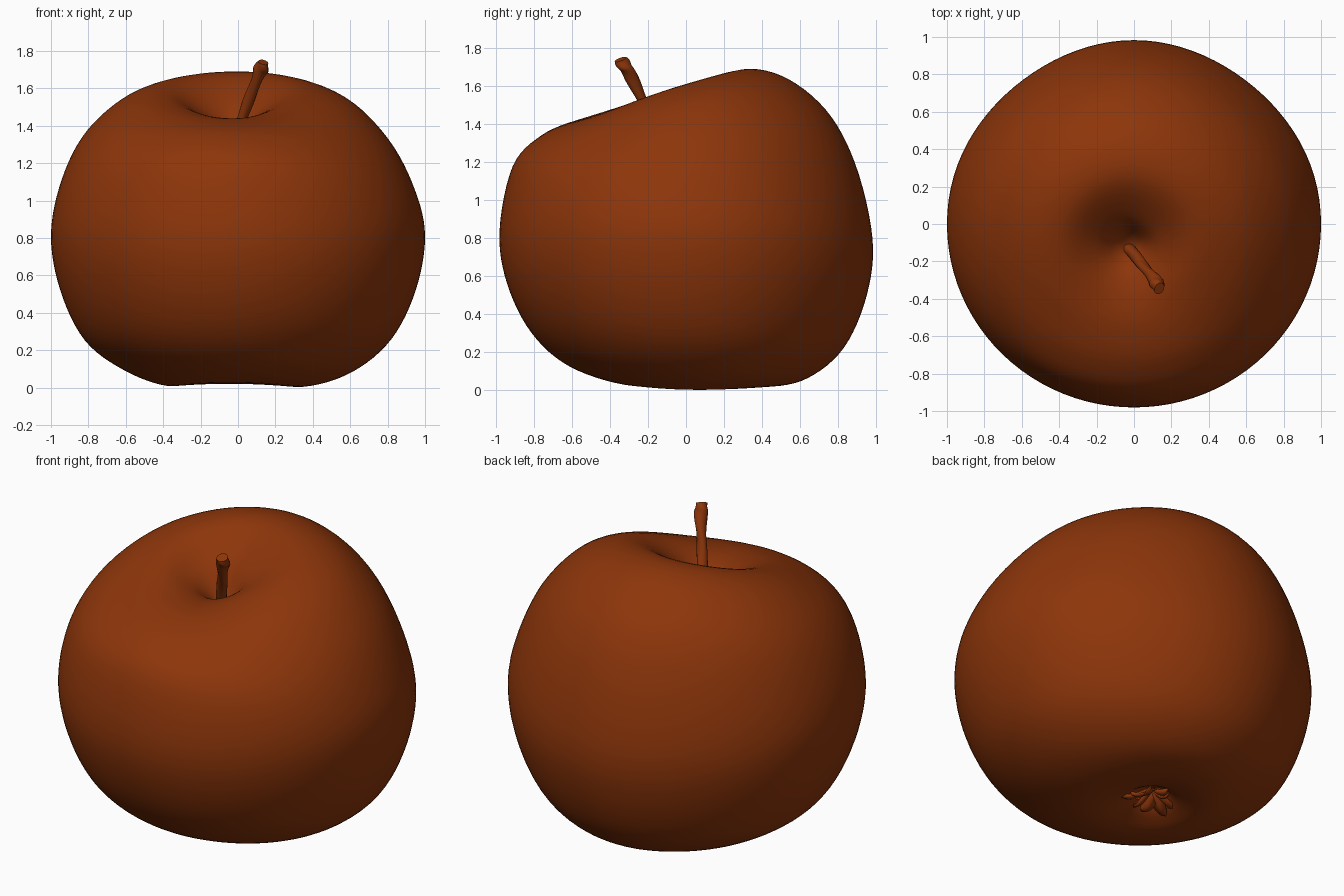
import bpy, bmesh, math, random
from mathutils import Vector

if "Cube" in bpy.data.objects:
    bpy.data.objects.remove(bpy.data.objects["Cube"])
random.seed(4)

skin = bpy.data.materials.new("russet_red")
skin.diffuse_color = (0.265, 0.036, 0.003, 1)
skin.use_nodes = True
skin.node_tree.nodes["Principled BSDF"].inputs["Base Color"].default_value = skin.diffuse_color


def add_mesh(name, verts, faces):
    me = bpy.data.meshes.new(name)
    me.from_pydata(verts, [], faces)
    me.materials.append(skin)
    for p in me.polygons:
        p.use_smooth = True
    bm = bmesh.new()
    bm.from_mesh(me)
    bmesh.ops.recalc_face_normals(bm, faces=bm.faces)
    bm.to_mesh(me)
    bm.free()
    ob = bpy.data.objects.new(name, me)
    bpy.context.collection.objects.link(ob)
    return ob


def catmull(pts, t):
    i = min(int(t), len(pts) - 2)
    f = t - i
    q = [pts[max(0, min(len(pts) - 1, i + k))] for k in (-1, 0, 1, 2)]
    return [0.5 * (2 * b + (c - a) * f + (2 * a - 5 * b + 4 * c - d) * f * f
                   + (3 * b - a - 3 * c + d) * f ** 3) for a, b, c, d in zip(*q)]


def around(right, back, left, front, a):
    # smooth blend of the four side values
    mean = (right + back + left + front) / 4
    return (mean + (right - left) / 2 * math.cos(a) + (back - front) / 2 * math.sin(a)
            + (right + left - back - front) / 4 * math.cos(2 * a))


# Body profile, stem hollow to calyx: centre x, y | radius R B L F | height R B L F
PROFILE = [
    (-.03, -.13, 0, 0, 0, 0, 1.31, 1.31, 1.31, 1.31),
    (-.03, -.13, .06, .07, .06, .06, 1.36, 1.36, 1.36, 1.37),
    (-.03, -.13, .17, .18, .18, .14, 1.48, 1.53, 1.47, 1.42),
    (-.02, -.10, .37, .36, .37, .31, 1.58, 1.68, 1.57, 1.44),
    (0, -.04, .60, .54, .60, .53, 1.52, 1.655, 1.54, 1.42),
    (0, 0, .81, .735, .81, .76, 1.32, 1.475, 1.37, 1.34),
    (0, 0, .945, .89, .94, .91, 1.06, 1.19, 1.12, 1.18),
    (0, 0, 1, .98, 1, .98, .81, .80, .82, .84),
    (0, 0, .95, .95, .95, .94, .52, .50, .52, .56),
    (0, 0, .82, .83, .82, .81, .26, .225, .255, .30),
    (0, .01, .61, .63, .61, .62, .085, .065, .095, .125),
    (-.02, .04, .37, .39, .36, .36, .005, .02, .01, .03),
    (-.06, .06, .18, .18, .17, .18, .04, .05, .04, .05),
    (-.07, .07, .07, .07, .07, .07, .11, .11, .11, .11),
    (-.07, .07, 0, 0, 0, 0, .13, .13, .13, .13),
]
N, SUB = 96, 6
rows = (len(PROFILE) - 1) * SUB
verts, faces = [], []
for k in range(rows + 1):
    p = catmull(PROFILE, k / SUB)
    for j in range(N):
        a = 2 * math.pi * j / N
        r = max(around(*p[2:6], a), 0.0005)
        r *= 1 - .022 * max(0, math.sin(a)) * math.sin(2 * a) ** 2  # flatter back corners
        verts.append((p[0] + r * math.cos(a), p[1] + r * math.sin(a), around(*p[6:10], a)))
for k in range(rows):
    for j in range(N):
        n = (j + 1) % N
        faces.append((k * N + j, (k + 1) * N + j, (k + 1) * N + n, k * N + n))
faces += [tuple(range(N)), tuple(range(rows * N + N - 1, rows * N - 1, -1))]
add_mesh("apple_body", verts, faces)

# Stem: slightly knobbly tube, leaning forward, flared at the tip
STEM = [(-.03, -.13, 1.27, .045), (-.01, -.15, 1.34, .036), (.03, -.20, 1.46, .028),
        (.07, -.25, 1.57, .029), (.11, -.30, 1.67, .034), (.125, -.325, 1.71, .038),
        (.135, -.345, 1.74, .030)]
S, steps = 14, 30
axis = Vector((.165, -.215, .49)).normalized()
u = axis.cross(Vector((0, 1, 0))).normalized()
w = axis.cross(u)
verts, faces = [], []
for k in range(steps + 1):
    x, y, z, r = catmull(STEM, k / steps * (len(STEM) - 1))
    for j in range(S):
        a = 2 * math.pi * j / S
        rr = r * (1 + .12 * math.sin(2 * a + k * .6))
        verts.append(Vector((x, y, z)) + (u * math.cos(a) + w * math.sin(a)) * rr)
for k in range(steps):
    for j in range(S):
        n = (j + 1) % S
        faces.append((k * S + j, k * S + n, (k + 1) * S + n, (k + 1) * S + j))
faces += [tuple(range(S - 1, -1, -1)), tuple(range(steps * S, steps * S + S))]
stem = add_mesh("stem", verts, faces)
stem.data.polygons[-1].use_smooth = False

# Calyx: withered sepals curling in the bottom hollow
for i in range(9):
    a = 2 * math.pi * i / 9 + random.uniform(-.25, .25)
    d, s = Vector((math.cos(a), math.sin(a), 0)), Vector((-math.sin(a), math.cos(a), 0))
    length, twist = random.uniform(.11, .19), random.uniform(-.06, .06)
    drop = random.uniform(.045, .075)
    verts, faces = [], []
    for k in range(7):
        t = k / 6
        mid = Vector((-.07, .07, .11)) + d * (.01 + length * t) + s * twist * t * t
        mid.z -= drop * math.sin(t * 2.1)
        half = .045 * (1 - t) ** .6 + .004
        tilt = Vector((0, 0, half * .4 * math.sin(i * 2.4)))
        verts += [mid - s * half - tilt, mid - Vector((0, 0, .012)),
                  mid + s * half + tilt, mid + Vector((0, 0, .012))]
    for k in range(6):
        for j in range(4):
            n = (j + 1) % 4
            faces.append((k * 4 + j, (k + 1) * 4 + j, (k + 1) * 4 + n, k * 4 + n))
    faces += [(0, 1, 2, 3), (27, 26, 25, 24)]
    add_mesh("calyx_sepal", verts, faces)
